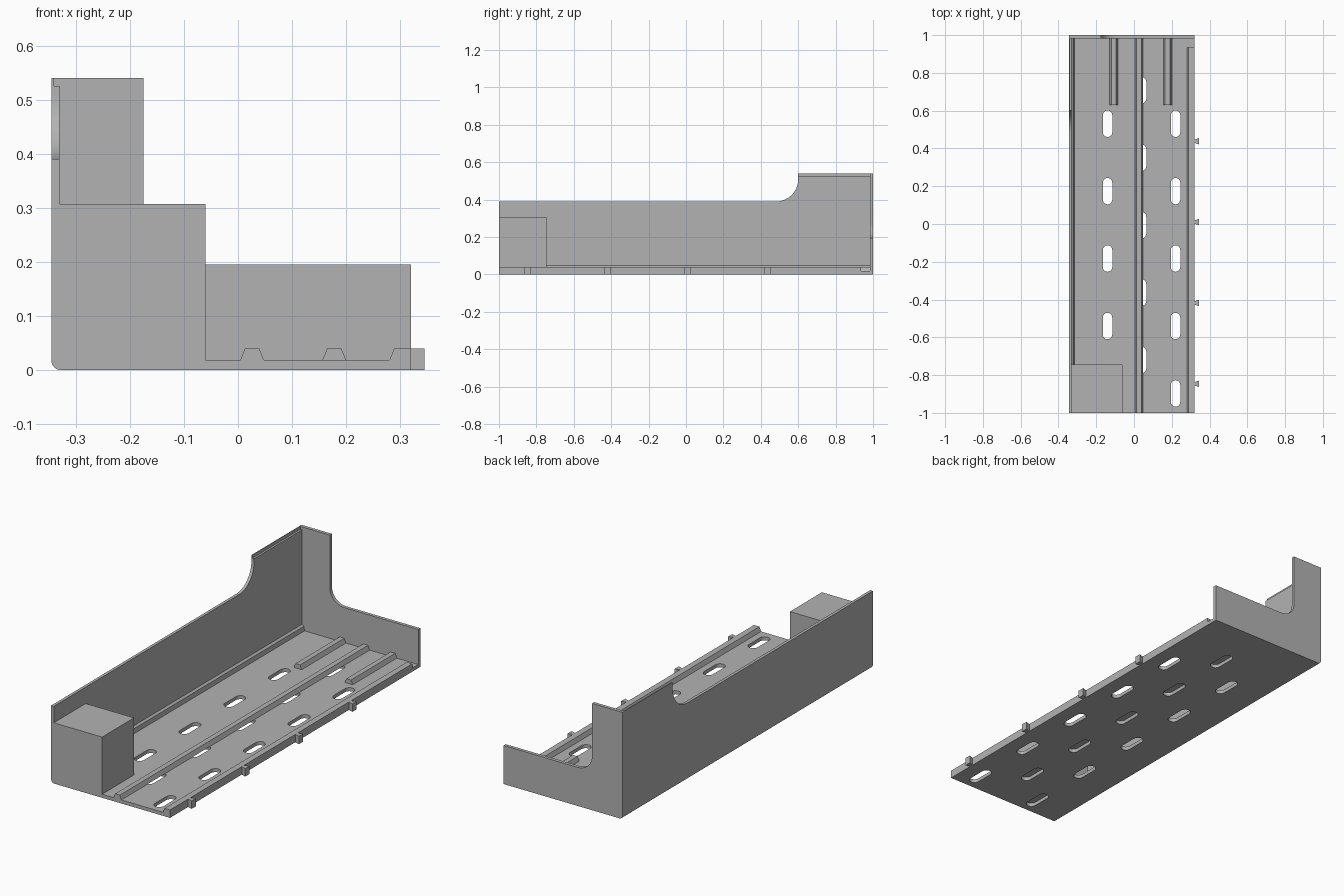
import bpy, bmesh, math

if "Cube" in bpy.data.objects:
    bpy.data.objects.remove(bpy.data.objects["Cube"])

grey = bpy.data.materials.new("plain grey")
grey.diffuse_color = (0.45, 0.45, 0.45, 1)
grey.use_nodes = True
grey.node_tree.nodes["Principled BSDF"].inputs["Base Color"].default_value = grey.diffuse_color


def arc(cx, cz, r, a0, a1, n=12):
    """Points on a circular arc, angles in degrees."""
    angles = [math.radians(a0 + (a1 - a0) * i / n) for i in range(n + 1)]
    return [(cx + r * math.cos(a), cz + r * math.sin(a)) for a in angles]


def prism(name, profile, lo, hi, axis):
    """Extrude a closed 2D profile along the named axis from lo to hi."""
    place = {"x": lambda p, t: (t, p[0], p[1]),
             "y": lambda p, t: (p[0], t, p[1]),
             "z": lambda p, t: (p[0], p[1], t)}[axis]
    bm = bmesh.new()
    ends = [[bm.verts.new(place(p, t)) for p in profile] for t in (lo, hi)]
    for ring in ends:
        bm.faces.new(ring)
    n = len(profile)
    for i in range(n):
        j = (i + 1) % n
        bm.faces.new((ends[0][i], ends[0][j], ends[1][j], ends[1][i]))
    bmesh.ops.recalc_face_normals(bm, faces=bm.faces)
    mesh = bpy.data.meshes.new(name)
    bm.to_mesh(mesh)
    bm.free()
    mesh.materials.append(grey)
    ob = bpy.data.objects.new(name, mesh)
    bpy.context.collection.objects.link(ob)
    return ob


def combine(target, other, operation):
    """Apply a boolean and discard the helper object."""
    bpy.context.view_layer.objects.active = target
    mod = target.modifiers.new("combine", "BOOLEAN")
    mod.operation = operation
    mod.solver = "EXACT"
    mod.object = other
    bpy.ops.object.modifier_apply(modifier=mod.name)
    bpy.data.objects.remove(other, do_unlink=True)


LEFT, RIGHT, FLOOR, TOP = -0.345, 0.32, 0.018, 0.54
corner = arc(LEFT + 0.017, 0.017, 0.017, 270, 180, 8)   # rounded lower left edge

# floor and tall side wall, with a foot strip inside and a thin top lip
tray = prism("tray", corner + [
    (LEFT, TOP), (-0.34, TOP), (-0.34, 0.525), (-0.33, 0.525), (-0.33, 0.048),
    (-0.32, 0.04), (-0.316, FLOOR), (RIGHT, FLOOR), (RIGHT, 0)], -1, 1, "y")

# lower the side wall, with a curved rise towards the back
combine(tray, prism("wall_cutter", [(-1.1, 0.6), (-1.1, 0.39)]
        + arc(0.48, 0.51, 0.12, 270, 360, 16) + [(0.6, 0.6)], -0.4, -0.3, "x"),
        "DIFFERENCE")

# three columns of drainage slots
for x, first in ((-0.14, -0.897), (0.04, -0.72), (0.22, -0.897)):
    for i in range(5):
        y = first + i * 0.357
        outline = arc(x, y + 0.045, 0.025, 0, 180) + arc(x, y - 0.045, 0.025, 180, 360)
        combine(tray, prism("slot_cutter", outline, -0.05, 0.03, "z"), "DIFFERENCE")

# back wall with a curved step
combine(tray, prism("back_wall", corner + [(LEFT, TOP), (-0.175, TOP)]
        + arc(-0.095, 0.275, 0.08, 180, 270) + [(RIGHT, 0.195), (RIGHT, 0)],
        0.983, 1, "y"), "UNION")

# front corner block
combine(tray, prism("corner_block", [(-0.34, FLOOR), (-0.06, FLOOR),
        (-0.06, 0.307), (-0.34, 0.307)], -1, -0.745, "y"), "UNION")

# raised ridges on the floor: one long, two short
for x, start in ((0.026, -1), (0.178, 0.63), (-0.107, 0.63)):
    combine(tray, prism("ridge", [(x - 0.022, FLOOR), (x + 0.022, FLOOR),
            (x + 0.013, 0.04), (x - 0.013, 0.04)], start, 0.99, "y"), "UNION")

# low rim along the open side
combine(tray, prism("side_rim", [(0.28, FLOOR), (RIGHT, FLOOR),
        (RIGHT, 0.04), (0.289, 0.04)], -1, 0.935, "y"), "UNION")

# dovetail joining tabs
for i in range(4):
    y = -0.846 + i * 0.428
    combine(tray, prism("joining_tab", [(RIGHT, y - 0.009), (0.345, y - 0.017),
            (0.345, y + 0.017), (RIGHT, y + 0.009)], 0, 0.04, "z"), "UNION")

# smooth the curves, keep flat faces flat
bpy.ops.object.select_all(action="DESELECT")
tray.select_set(True)
bpy.context.view_layer.objects.active = tray
bpy.ops.object.shade_smooth_by_angle(angle=math.radians(20))
weighted = tray.modifiers.new("flat faces", "WEIGHTED_NORMAL")
weighted.keep_sharp = True
weighted.weight = 100
